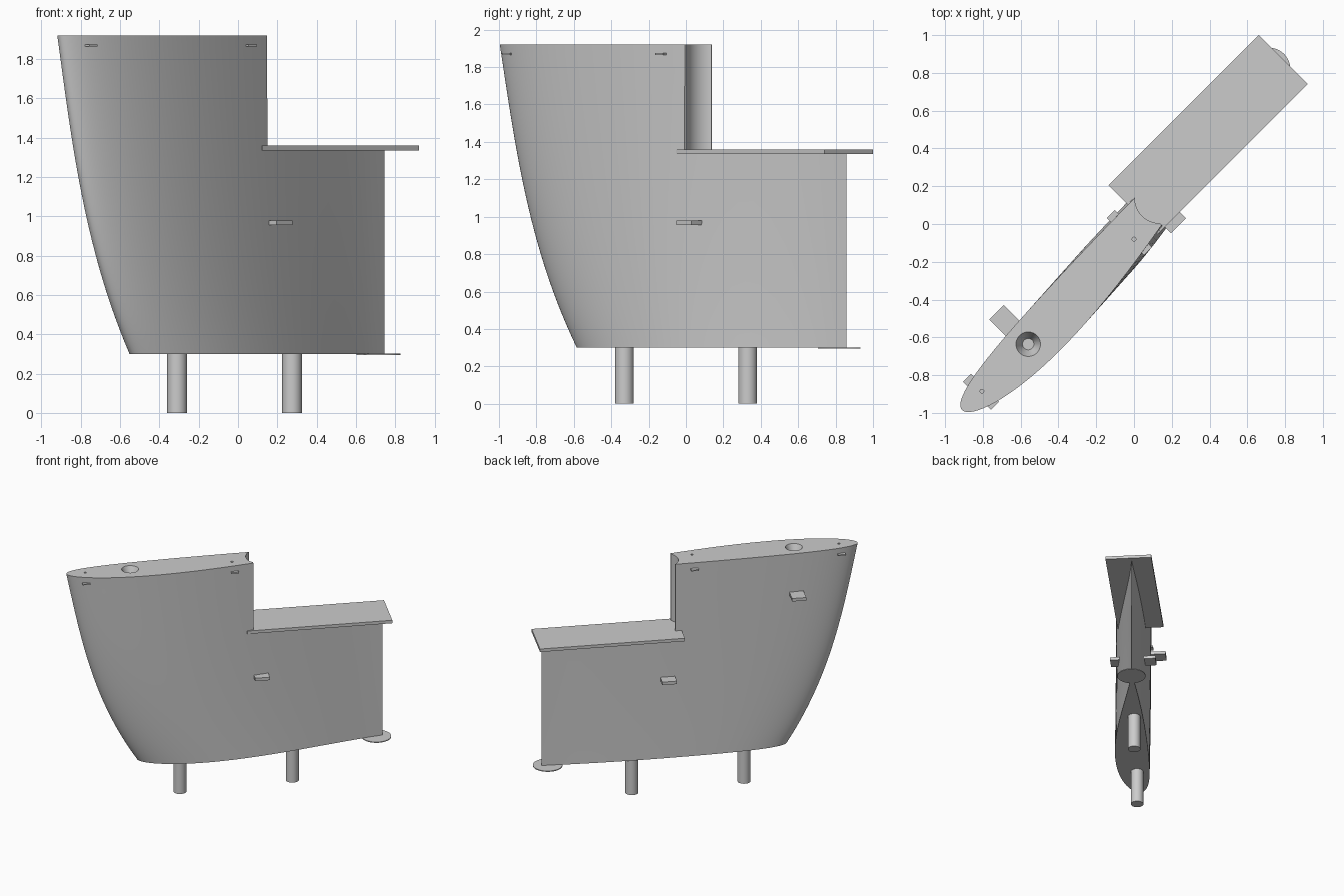
import bpy, bmesh, math
from mathutils import Matrix, Vector

if "Cube" in bpy.data.objects:
    bpy.data.objects.remove(bpy.data.objects["Cube"])

ROT = Matrix.Rotation(math.radians(45), 4, 'Z')   # fin axis runs diagonally
grey = bpy.data.materials.new("light_grey")
grey.diffuse_color = (0.6, 0.6, 0.6, 1)
grey.use_nodes = True
grey.node_tree.nodes["Principled BSDF"].inputs["Base Color"].default_value = grey.diffuse_color


def finish(name, bm, smooth=True):
    """Turn a bmesh in the fin's own frame into an object."""
    bmesh.ops.recalc_face_normals(bm, faces=bm.faces)
    bm.transform(ROT)
    me = bpy.data.meshes.new(name)
    bm.to_mesh(me)
    bm.free()
    me.materials.append(grey)
    ob = bpy.data.objects.new(name, me)
    bpy.context.collection.objects.link(ob)
    if smooth:
        shade(ob)
    return ob


def shade(ob):
    bpy.ops.object.select_all(action='DESELECT')
    ob.select_set(True)
    bpy.context.view_layer.objects.active = ob
    bpy.ops.object.shade_smooth_by_angle(angle=math.radians(30))


def box(name, u, v, z):
    bm = bmesh.new()
    size = [b - a for a, b in (u, v, z)]
    mid = [(a + b) / 2 for a, b in (u, v, z)]
    bmesh.ops.create_cube(bm, size=1, matrix=Matrix.Translation(mid) @ Matrix.Diagonal((*size, 1)))
    return finish(name, bm, False)


def rod(name, x, y, r1, r2, z0, z1, smooth=True):
    p = ROT.inverted() @ Vector((x, y, (z0 + z1) / 2))
    bm = bmesh.new()
    bmesh.ops.create_cone(bm, cap_ends=True, segments=48, radius1=r1, radius2=r2,
                          depth=z1 - z0, matrix=Matrix.Translation(p))
    return finish(name, bm, smooth)


# Fin body: cambered foil sections lofted upward with a curved leading edge
Z0, Z1, TAIL = 0.30, 1.92, (1.133, 0.08)
STEPS, LEVELS = 36, 28


def section(z):
    t = (z - Z0) / (Z1 - Z0)
    f = 1.9 * t - 1.4 * t * t + 0.5 * t ** 3
    nu, nv = -0.785 - 0.555 * f, -0.021 - 0.032 * f
    left, right = [], []
    for i in range(STEPS):
        s = 1 - math.cos(math.pi / 2 * i / STEPS)
        u = nu + (TAIL[0] - nu) * s
        mid = nv + (TAIL[1] - nv) * s - 0.3 * s * (1 - s) ** 2
        half = 0.135 / 0.357 * math.sqrt(s) * (1 - s) ** 1.2
        left.append((u, mid + half, z))
        right.append((u, mid - half, z))
    return left + [(*TAIL, z)] + right[:0:-1]


bm = bmesh.new()
rings = [[bm.verts.new(p) for p in section(Z0 + (Z1 - Z0) * k / LEVELS)] for k in range(LEVELS + 1)]
for a, b in zip(rings, rings[1:]):
    for i in range(len(a)):
        j = (i + 1) % len(a)
        bm.faces.new((a[i], a[j], b[j], b[i]))
bm.faces.new(rings[0])
bm.faces.new(rings[-1])
body = finish("fin_body", bm, False)

# Cutters: rear step, rounded notch, funnel hole and two pin holes
cutters = [
    box("step_cutter", (0.1, 1.5), (-0.5, 0.5), (1.347, 2.2)),
    rod("notch_cutter", 0.137, 0.137, 0.133, 0.133, 1.347, 2.3, False),
    rod("funnel_cutter", -0.56, -0.636, 0.030, 0.0735, 1.84, 1.94, False),
    rod("front_pin_cutter", -0.805, -0.885, 0.010, 0.010, 1.86, 2.0, False),
    rod("rear_pin_cutter", 0.0, -0.08, 0.010, 0.010, 1.86, 2.0, False),
]
for c in cutters:
    m = body.modifiers.new(c.name, 'BOOLEAN')
    m.operation, m.solver, m.object = 'DIFFERENCE', 'EXACT', c
bpy.context.view_layer.update()
body.data = bpy.data.meshes.new_from_object(body.evaluated_get(bpy.context.evaluated_depsgraph_get()))
body.modifiers.clear()
for c in cutters:
    bpy.data.objects.remove(c)
shade(body)

# Flat rear board and thin foot disc under the trailing edge
box("rear_board", (0.05, 1.174), (-0.127, 0.241), (1.335, 1.36))
rod("tail_disc", 0.715, 0.82, 0.113, 0.113, 0.295, 0.302)

# Support legs
rod("front_leg", -0.31, -0.33, 0.05, 0.05, 0, 0.32)
rod("rear_leg", 0.275, 0.33, 0.05, 0.05, 0, 0.32)

# Side blocks
box("right_block", (0.103, 0.217), (-0.174, -0.05), (0.955, 0.98))
box("left_block", (0.103, 0.217), (0.05, 0.19), (0.955, 0.98))
box("upper_left_block", (-0.90, -0.79), (0.0, 0.184), (1.575, 1.60))

# Small tabs near the top edge
for name, u, lo, hi in (("front", -1.2, -0.16, 0.05), ("rear", -0.05, -0.155, 0.125)):
    box(name + "_right_tab", (u - 0.03, u + 0.03), (lo, lo + 0.06), (1.864, 1.875))
    box(name + "_left_tab", (u - 0.03, u + 0.03), (hi - 0.06, hi), (1.864, 1.875))
